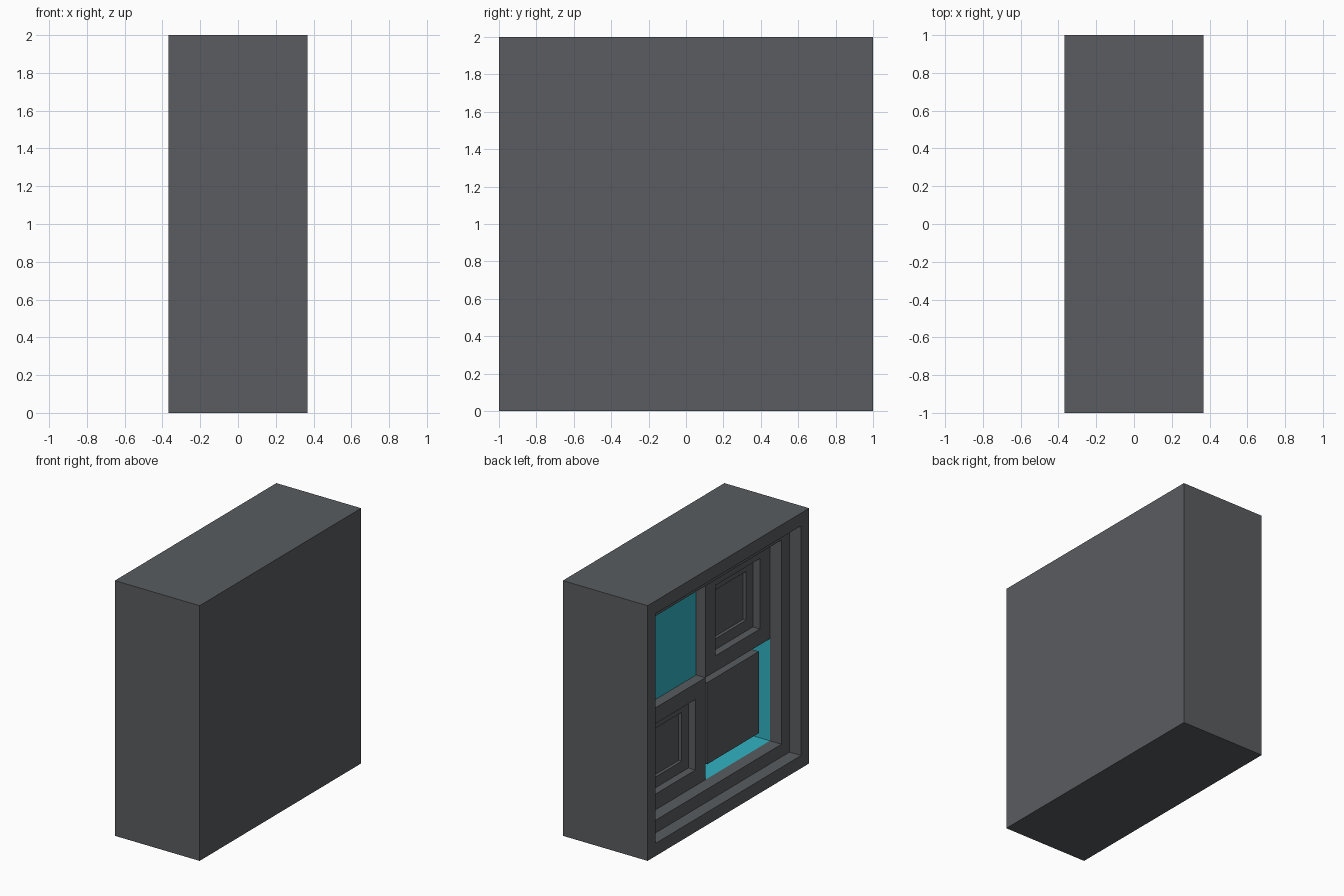
import bpy, bmesh
from mathutils import Vector

if "Cube" in bpy.data.objects:
    bpy.data.objects.remove(bpy.data.objects["Cube"])

HALF_X = 0.3675
GREY, CYAN = 0, 1


def material(name, rgb):
    m = bpy.data.materials.new(name)
    m.diffuse_color = (*rgb, 1)
    m.use_nodes = True
    m.node_tree.nodes["Principled BSDF"].inputs["Base Color"].default_value = m.diffuse_color
    return m


MATS = [material("dark grey metal", (0.10, 0.107, 0.115)),
        material("cyan glow", (0.03, 0.45, 0.54))]


def box(lo, hi):
    bm = bmesh.new()
    bmesh.ops.create_cube(bm, size=1)
    lo, hi = Vector(lo), Vector(hi)
    for v in bm.verts:
        v.co = (lo + hi) / 2 + v.co * (hi - lo)
    return bm


def finish(bm, name):
    bmesh.ops.recalc_face_normals(bm, faces=bm.faces)
    me = bpy.data.meshes.new(name)
    bm.to_mesh(me)
    bm.free()
    for m in MATS:
        me.materials.append(m)
    ob = bpy.data.objects.new(name, me)
    bpy.context.collection.objects.link(ob)


def inset(bm, face, width):
    bmesh.ops.inset_individual(bm, faces=[face], thickness=width, use_even_offset=True)
    return face


def sink(bm, face, depth, walls=GREY, floor=GREY):
    """Push a face into the block along +x, colouring its walls and floor."""
    face = bmesh.ops.extrude_discrete_faces(bm, faces=[face])["faces"][0]
    bmesh.ops.translate(bm, verts=face.verts, vec=(depth, 0, 0))
    for e in face.edges:
        for f in e.link_faces:
            f.material_index = walls
    face.material_index = floor
    return face


# casing: solid block with a two-step frame sunk into its -x face
bm = box((-HALF_X, -1, 0), (HALF_X, 1, 2))
bm.normal_update()
panel = min(bm.faces, key=lambda f: f.calc_center_median().x)
for _ in range(2):
    panel = sink(bm, inset(bm, panel, 0.1), 0.1)

# split the sunken panel into four square tiles
floor_x = panel.calc_center_median().x


def floor_faces():
    return [f for f in bm.faces if all(abs(v.co.x - floor_x) < 1e-5 for v in f.verts)]


for normal in ((0, 1, 0), (0, 0, 1)):
    faces = floor_faces()
    geom = set(faces)
    for f in faces:
        geom.update(f.edges)
        geom.update(f.verts)
    bmesh.ops.bisect_plane(bm, geom=list(geom), plane_co=(0, 0, 1), plane_no=normal)

bm.normal_update()
for tile in floor_faces():
    c = tile.calc_center_median()
    if c.y > 0 and c.z > 1:        # shallow lit window
        sink(bm, tile, 0.08, GREY, CYAN)
    elif c.y < 0 and c.z < 1:      # deep lit pit
        sink(bm, tile, 0.16, CYAN, CYAN)
    else:                          # stepped square recesses
        tile = sink(bm, inset(bm, tile, 0.124), 0.06)
        bm.normal_update()
        sink(bm, inset(bm, tile, 0.085), 0.025)
finish(bm, "casing")

# square block standing in the lit pit
finish(box((-HALF_X + 0.24, -0.72, 0.28), (-HALF_X + 0.37, -0.08, 0.92)), "pit_block")
